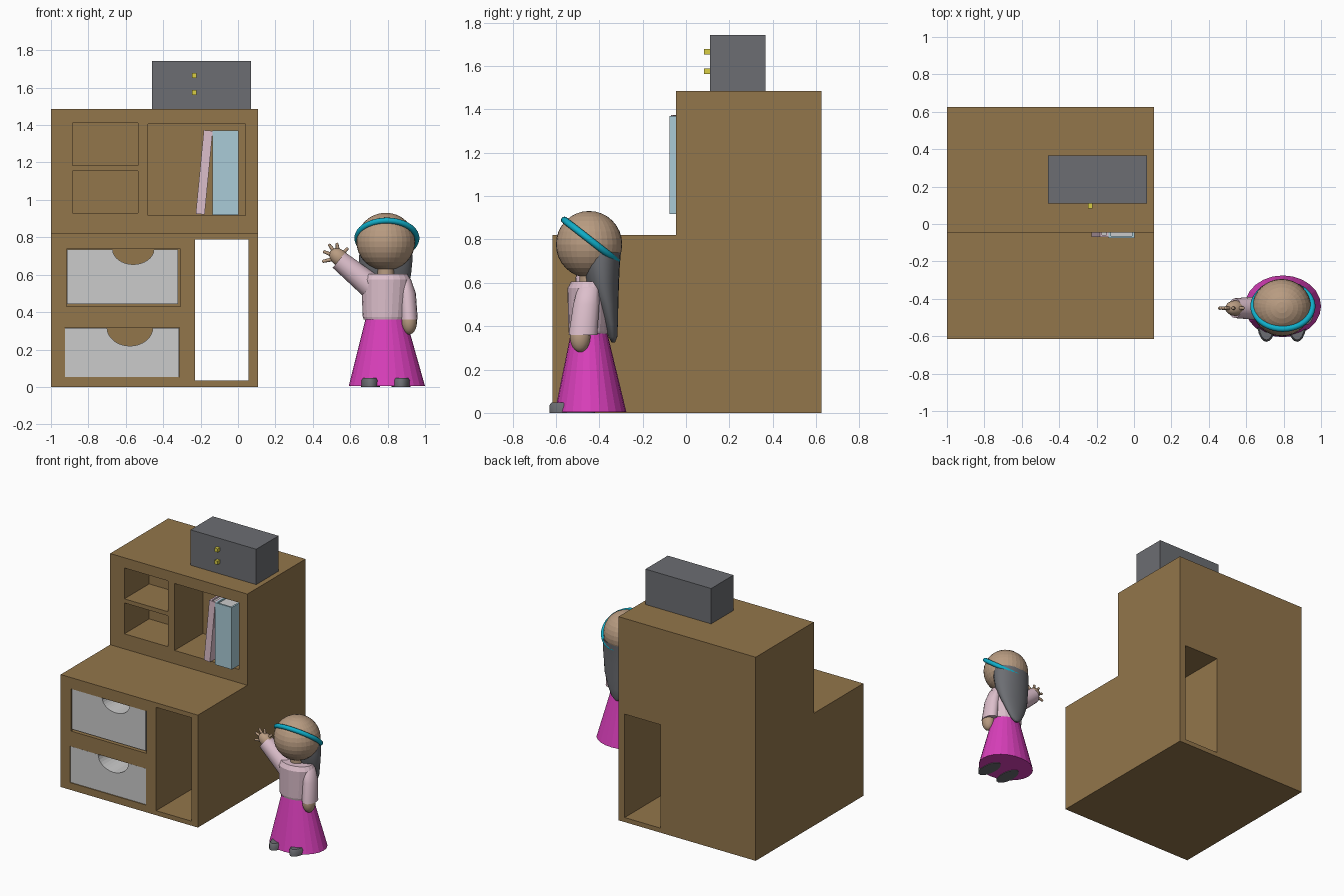
import bpy, bmesh, math
from mathutils import Vector, Matrix

if "Cube" in bpy.data.objects:
    bpy.data.objects.remove(bpy.data.objects["Cube"])


def mat(name, r, g, b):
    m = bpy.data.materials.new(name)
    m.diffuse_color = (r, g, b, 1)
    m.use_nodes = True
    m.node_tree.nodes["Principled BSDF"].inputs["Base Color"].default_value = m.diffuse_color
    return m


WOOD = mat("wood", 0.29, 0.18, 0.07)
DARK = mat("dark_grey", 0.15, 0.155, 0.17)
YELLOW = mat("yellow", 0.7, 0.62, 0.06)
BLUE = mat("pale_blue", 0.4, 0.6, 0.68)
PINK = mat("pale_pink", 0.72, 0.52, 0.6)
SKIN = mat("skin", 0.48, 0.33, 0.22)
MAGENTA = mat("magenta", 0.7, 0.05, 0.5)
TEAL = mat("teal", 0.005, 0.42, 0.58)


def finish(name, bm, material=None, smooth=None):
    bmesh.ops.recalc_face_normals(bm, faces=bm.faces)
    me = bpy.data.meshes.new(name)
    bm.to_mesh(me)
    bm.free()
    ob = bpy.data.objects.new(name, me)
    bpy.context.collection.objects.link(ob)
    if material:
        me.materials.append(material)
    if smooth:
        bpy.ops.object.select_all(action='DESELECT')
        ob.select_set(True)
        bpy.context.view_layer.objects.active = ob
        bpy.ops.object.shade_smooth_by_angle(angle=math.radians(smooth))
    return ob


def box(name, x, y, z, material=None):
    """Box from (min, max) ranges on each axis."""
    bm = bmesh.new()
    c = [sum(r) / 2 for r in (x, y, z)]
    s = [r[1] - r[0] for r in (x, y, z)]
    bmesh.ops.create_cube(bm, size=1, matrix=Matrix.Translation(c) @ Matrix.Diagonal((*s, 1)))
    return finish(name, bm, material)


def ball(name, c, r, material, rot=None, u=32, v=16, smooth=None):
    bm = bmesh.new()
    m = Matrix.Translation(c) @ (rot or Matrix()) @ Matrix.Diagonal((*r, 1))
    bmesh.ops.create_uvsphere(bm, u_segments=u, v_segments=v, radius=1, matrix=m)
    return finish(name, bm, material, smooth)


def loft(name, rings, material, n=24, smooth=None):
    """Skin through horizontal ellipses (cx, cy, z, rx, ry), capped."""
    bm = bmesh.new()
    loops = []
    for cx, cy, z, rx, ry in rings:
        loops.append([bm.verts.new((cx + rx * math.cos(2 * math.pi * i / n),
                                    cy + ry * math.sin(2 * math.pi * i / n), z)) for i in range(n)])
    for a, b in zip(loops, loops[1:]):
        for i in range(n):
            j = (i + 1) % n
            bm.faces.new((a[i], a[j], b[j], b[i]))
    bm.faces.new(loops[0])
    bm.faces.new(loops[-1])
    return finish(name, bm, material, smooth)


def limb(name, a, b, ra, rb, material, n=16):
    a, b = Vector(a), Vector(b)
    d = b - a
    bm = bmesh.new()
    m = Matrix.Translation((a + b) / 2) @ d.to_track_quat('Z', 'Y').to_matrix().to_4x4()
    bmesh.ops.create_cone(bm, cap_ends=True, segments=n, radius1=ra, radius2=rb, depth=d.length, matrix=m)
    return finish(name, bm, material, 40)


def cut(ob, cutters):
    for c in cutters:
        c.hide_render = True
        md = ob.modifiers.new("cut", 'BOOLEAN')
        md.operation, md.solver, md.object = 'DIFFERENCE', 'EXACT', c
        bpy.context.view_layer.objects.active = ob
        bpy.ops.object.modifier_apply(modifier=md.name)
        bpy.data.objects.remove(c)


# Stepped cabinet body
bm = bmesh.new()
profile = [(-0.615, 0), (0.625, 0), (0.625, 1.485), (-0.045, 1.485), (-0.045, 0.82), (-0.615, 0.82)]
f = bm.faces.new([bm.verts.new((-1, y, z)) for y, z in profile])
ext = bmesh.ops.extrude_face_region(bm, geom=[f])
bmesh.ops.translate(bm, vec=(1.107, 0, 0), verts=[v for v in ext['geom'] if isinstance(v, bmesh.types.BMVert)])
cabinet = finish("cabinet", bm, WOOD)

# Open shelves, through slot and drawer pockets
openings = [
    ((-0.885, -0.535), (-0.2, 0.24), (1.185, 1.41)),
    ((-0.885, -0.535), (-0.2, 0.24), (0.93, 1.155)),
    ((-0.48, 0.04), (-0.2, 0.28), (0.917, 1.405)),
    ((-0.23, 0.057), (-0.8, 0.8), (0.033, 0.787)),
    ((-0.917, -0.308), (-0.8, -0.3), (0.43, 0.738)),
    ((-0.926, -0.313), (-0.8, -0.3), (0.052, 0.318)),
]
cut(cabinet, [box("opening_cutter", *o, WOOD) for o in openings])

# Drawers with scooped finger notches
for name, x, z, y0, nx, nr in (
        ("upper_drawer", (-0.915, -0.32), (0.442, 0.735), -0.608, -0.56, (0.11, 0.08)),
        ("lower_drawer", (-0.924, -0.315), (0.054, 0.316), -0.612, -0.578, (0.122, 0.097))):
    drawer = box(name, x, (y0, -0.302), z)
    bm = bmesh.new()
    m = (Matrix.Translation((nx, -0.45, z[1])) @ Matrix.Diagonal((nr[0], 1, nr[1], 1))
         @ Matrix.Rotation(math.pi / 2, 4, 'X'))
    bmesh.ops.create_cone(bm, cap_ends=True, segments=32, radius1=1, radius2=1, depth=0.8, matrix=m)
    cut(drawer, [finish("notch_cutter", bm)])

# Clock case with the two separator dots of its display
box("clock_case", (-0.46, 0.07), (0.11, 0.367), (1.485, 1.743), DARK)
for z in (1.575, 1.665):
    box("clock_dot", (-0.247, -0.222), (0.082, 0.112), (z - 0.013, z + 0.013), YELLOW)


# Books: spine, two covers and a page block
def book(name, x, z, y, material, lean=0):
    t = 0.012
    parts = [box(name + "_spine", x, (y[0], y[0] + t), z, material),
             box(name + "_left_cover", (x[0], x[0] + t), y, z, material),
             box(name + "_right_cover", (x[1] - t, x[1]), y, z, material),
             box(name + "_pages", (x[0] + t, x[1] - t), (y[0] + t, y[1] - t), (z[0] + t, z[1] - t))]
    pivot = Vector((x[0], 0, z[0]))
    m = Matrix.Translation(pivot) @ Matrix.Rotation(lean, 4, 'Y') @ Matrix.Translation(-pivot)
    for p in parts:
        p.data.transform(m)


book("wide_book", (-0.135, 0.002), (0.918, 1.37), (-0.075, 0.23), BLUE)
book("thin_book", (-0.226, -0.178), (0.926, 1.375), (-0.07, 0.21), PINK, math.radians(5.5))

# Figure: shoes, skirt and top
CX, CY = 0.79, -0.44
for s in (-1, 1):
    loft("shoe", [(CX + s * 0.082, -0.525, 0, 0.05, 0.105), (CX + s * 0.082, -0.525, 0.035, 0.05, 0.105),
                  (CX + s * 0.082, -0.525, 0.048, 0.042, 0.095)], DARK, 20, 40)
loft("skirt", [(0.796, CY, 0.004, 0.204, 0.165), (CX, -0.447, 0.365, 0.108, 0.085)], MAGENTA, 24)
loft("top", [(0.785, -0.45, 0.36, 0.112, 0.088), (0.785, -0.45, 0.375, 0.118, 0.092),
             (0.79, -0.45, 0.575, 0.132, 0.097), (CX, -0.45, 0.605, 0.115, 0.08)], PINK, 20)
loft("neck", [(CX, -0.45, 0.59, 0.045, 0.042), (CX, -0.45, 0.67, 0.045, 0.042)], SKIN, 16, 40)

# Head, headband and long hair
ball("head", (CX, -0.447, 0.777), (0.157, 0.153, 0.154), SKIN)
bpy.ops.mesh.primitive_torus_add(major_segments=48, minor_segments=12, major_radius=0.153, minor_radius=0.016,
                                 location=(0.796, -0.44, 0.795), rotation=(math.radians(-38), 0, 0))
band = bpy.context.object
band.name = "headband"
band.scale.x = 1.03
band.data.materials.append(TEAL)
bpy.ops.object.shade_smooth_by_angle(angle=math.radians(60))
loft("hair", [(CX, -0.39, 0.74, 0.14, 0.09), (CX, -0.39, 0.68, 0.143, 0.085), (CX, -0.385, 0.6, 0.135, 0.076),
              (CX, -0.362, 0.5, 0.115, 0.05), (CX, -0.345, 0.41, 0.078, 0.031),
              (CX, -0.337, 0.35, 0.045, 0.02), (CX, -0.335, 0.325, 0.015, 0.008)], DARK, 24, 60)

# Lowered arm
loft("lowered_sleeve", [(0.915, -0.475, 0.36, 0.046, 0.066), (0.905, -0.46, 0.5, 0.046, 0.06),
                        (0.89, -0.45, 0.575, 0.035, 0.05), (0.88, -0.45, 0.595, 0.02, 0.03)], PINK, 16, 40)
ball("lowered_hand", (0.915, -0.488, 0.35), (0.042, 0.047, 0.07), SKIN, u=16, v=12, smooth=40)

# Raised arm with spread fingers
limb("raised_sleeve", (0.715, -0.45, 0.535), (0.54, -0.45, 0.678), 0.068, 0.053, PINK)
ball("raised_palm", (0.543, -0.45, 0.69), (0.062, 0.042, 0.044), SKIN,
     Matrix.Rotation(math.radians(40), 4, 'Y'), 16, 12, 40)
for i, (x, z) in enumerate(((0.458, 0.672), (0.463, 0.722), (0.49, 0.757), (0.53, 0.762), (0.583, 0.738))):
    limb("finger_%d" % (i + 1), (0.538, -0.45, 0.69), (x, -0.45, z), 0.014, 0.008, SKIN, 10)
    ball("fingertip_%d" % (i + 1), (x, -0.45, z), (0.009, 0.009, 0.009), SKIN, u=10, v=6, smooth=60)
